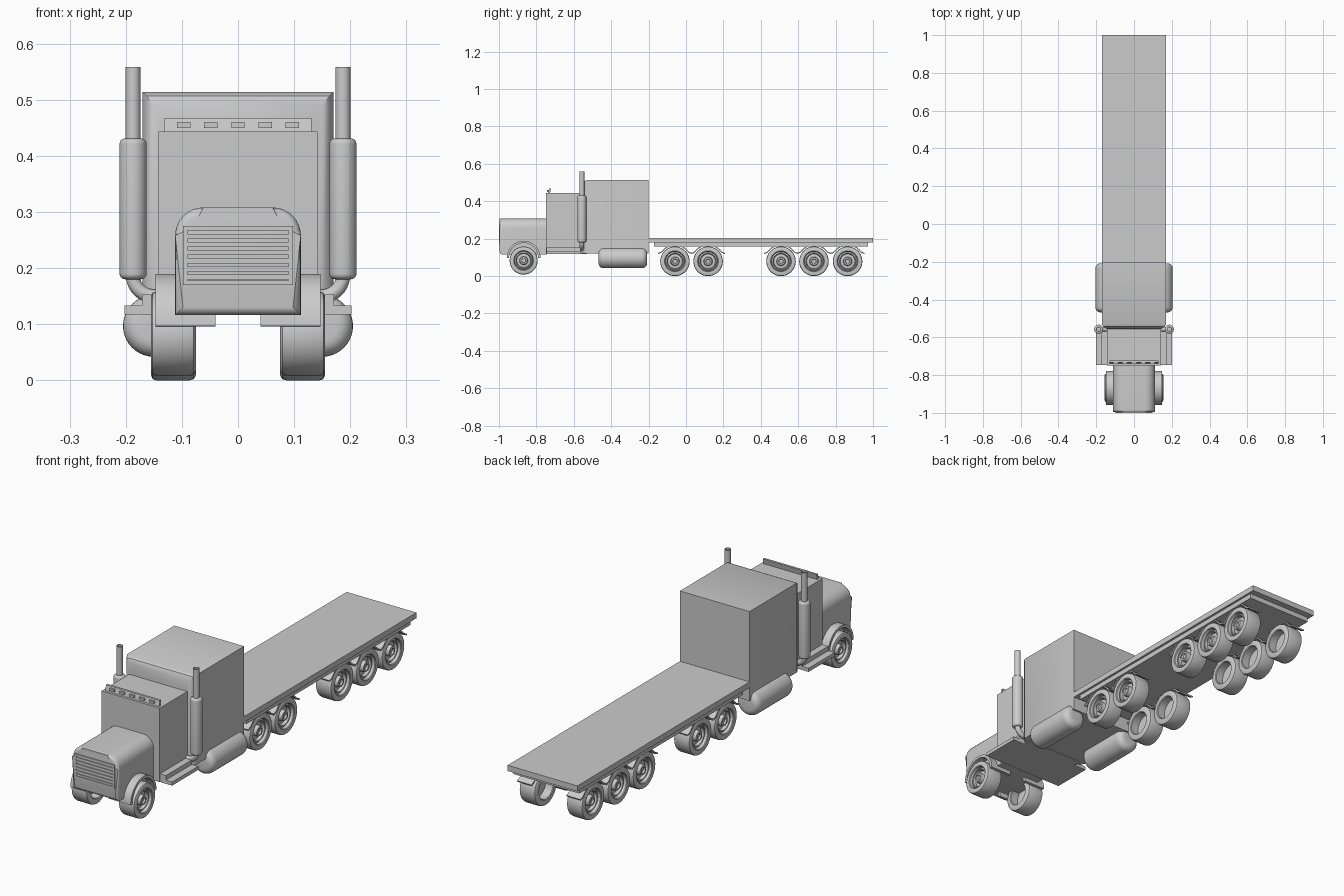
import bpy, bmesh
from math import sin, cos, pi, radians
from mathutils import Vector

if "Cube" in bpy.data.objects:
    bpy.data.objects.remove(bpy.data.objects["Cube"])


def finish(name, bm, smooth=False):
    bmesh.ops.remove_doubles(bm, verts=bm.verts, dist=1e-5)
    bmesh.ops.recalc_face_normals(bm, faces=bm.faces)
    me = bpy.data.meshes.new(name)
    bm.to_mesh(me)
    bm.free()
    ob = bpy.data.objects.new(name, me)
    bpy.context.collection.objects.link(ob)
    if smooth:
        bpy.ops.object.select_all(action='DESELECT')
        ob.select_set(True)
        bpy.context.view_layer.objects.active = ob
        bpy.ops.object.shade_smooth_by_angle(angle=radians(35))
    return ob


def loft(name, rings, smooth=False, bevel_first=0):
    """Skin a list of equal-length closed rings and cap both ends."""
    bm = bmesh.new()
    vs = [[bm.verts.new(p) for p in r] for r in rings]
    n = len(vs[0])
    for a, b in zip(vs, vs[1:]):
        for i in range(n):
            bm.faces.new((a[i], a[(i + 1) % n], b[(i + 1) % n], b[i]))
    first = bm.faces.new(vs[0])
    bm.faces.new(vs[-1][::-1])
    if bevel_first:
        bmesh.ops.bevel(bm, geom=list(first.edges), offset=bevel_first, segments=4,
                        profile=0.5, affect='EDGES')
    return finish(name, bm, smooth)


def box(name, x0, x1, y0, y1, z0, z1):
    return loft(name, [[(x0, y, z0), (x1, y, z0), (x1, y, z1), (x0, y, z1)] for y in (y0, y1)])


def lathe(name, profile, place, n=40):
    """Revolve (radius, along) pairs; place(along, u, v) gives the position."""
    bm = bmesh.new()
    vs = [[bm.verts.new(place(t, r * cos(2 * pi * i / n), r * sin(2 * pi * i / n)))
           for i in range(n)] if r > 0 else [bm.verts.new(place(t, 0, 0))] for r, t in profile]
    for a, b in zip(vs, vs[1:]):
        for i in range(n):
            j = (i + 1) % n
            if len(a) == 1:
                bm.faces.new((a[0], b[i], b[j]))
            elif len(b) == 1:
                bm.faces.new((a[i], a[j], b[0]))
            else:
                bm.faces.new((a[i], a[j], b[j], b[i]))
    return finish(name, bm, True)


def rounded_rod(r, a, b, c):
    """Lathe profile of a cylinder with edges rounded by c."""
    q = [i * pi / 12 for i in range(7)]
    return ([(0, a)] + [(r - c + c * sin(t), a + c - c * cos(t)) for t in q]
            + [(r - c + c * cos(t), b - c + c * sin(t)) for t in q] + [(0, b)])


def strip(name, path, thick, x0, x1):
    """Thick curved sheet following a (y, z) path, between x0 and x1."""
    outer, inner = [], []
    for i, p in enumerate(path):
        d = Vector(path[min(i + 1, len(path) - 1)]) - Vector(path[max(i - 1, 0)])
        d.normalize()
        outer.append(p)
        inner.append((p[0] + d.y * thick, p[1] - d.x * thick))
    ring = outer + inner[::-1]
    return loft(name, [[(x, y, z) for y, z in ring] for x in (x0, x1)], True)


# Hood with rounded top and front edge
arc = [(0.062 + 0.05 * cos(t * pi / 16), 0.258 + 0.05 * sin(t * pi / 16)) for t in range(9)]
half = [(0.112, 0.116)] + arc
section = half + [(-x, z) for x, z in half[::-1]]
loft("hood", [[(x, y, z) for x, z in section] for y in (-0.996, -0.745)], True, 0.014)

# Grille frame and slats
for nm, b in {"top": (-.098, .098, .267, .275), "bottom": (-.098, .098, .170, .178),
              "left": (-.098, -.09, .178, .267), "right": (.09, .098, .178, .267)}.items():
    box("grille_frame_" + nm, b[0], b[1], -1.0, -0.99, b[2], b[3])
for i in range(6):
    z = 0.184 + i * 0.0145
    box("grille_slat", -0.09, 0.09, -0.9995, -0.99, z - 0.0045, z + 0.0045)

# Cab, roof visor and marker lights
box("cab", -0.142, 0.142, -0.748, -0.53, 0.117, 0.443)
loft("roof_visor", [[(x, -0.738, 0.44), (x, -0.728, 0.44), (x, -0.722, 0.467), (x, -0.732, 0.467)]
                    for x in (-0.131, 0.131)])
for i in range(-2, 3):
    box("marker_light", i * 0.0485 - 0.012, i * 0.0485 + 0.012, -0.742, -0.73, 0.45, 0.46)

# Sleeper with rounded front edge
loft("sleeper", [[(-w, y, 0.12), (w, y, 0.12), (w, y, h), (-w, y, h)] for y, w, h in
                 ((-0.556, 0.141, 0.46), (-0.551, 0.152, 0.49), (-0.543, 0.163, 0.507),
                  (-0.53, 0.17, 0.514), (-0.2, 0.17, 0.514))], True)

# Flatbed deck and its frame
box("deck", -0.17, 0.17, -0.21, 1.0, 0.179, 0.204)
box("deck_frame", -0.16, 0.16, -0.17, 0.972, 0.157, 0.179)

# Wheel profile: open on the inner side, stepped rim and hub outside
wheel = [(0, .115), (.052, .115), (.05, .078), (.053, .075), (.07, .075), (.077, .079), (.079, .086),
         (.079, .146), (.077, .152), (.071, .155), (.056, .154), (.053, .151), (.051, .138),
         (.044, .144), (.041, .142), (.039, .128), (.024, .13), (.021, .147), (.013, .148),
         (.011, .140), (0, .140)]
wheel_spots = [(-0.868, 0.083, 0.95)] + [(y, 0.079, 1) for y in (-0.059, 0.118, 0.508, 0.684, 0.864)]

for s, side in ((1, "right"), (-1, "left")):
    for y, z, k in wheel_spots:
        lathe("wheel_" + side, [(r * k, t) for r, t in wheel],
              lambda t, u, v: (s * t, y + u, z + v), 36)

    # Mudguards over the rear wheels, with flared ends
    for y, z, k in wheel_spots[1:]:
        path = [(y + 0.09 * cos(radians(a)), z + 0.09 * sin(radians(a))) for a in range(145, 34, -10)]
        path = [(y - 0.092, z + 0.044)] + path + [(y + 0.092, z + 0.044)]
        strip("mudguard_" + side, path, 0.006, s * 0.085, s * 0.155)

    # Front fender arch
    path = [(-0.868 + 0.09 * cos(a * pi / 20), 0.097 + 0.092 * sin(a * pi / 20)) for a in range(20, -1, -1)]
    strip("front_fender_" + side, path, 0.012, s * 0.04, s * 0.147)

    # Cab steps
    box("lower_step_" + side, s * 0.13, s * 0.202, -0.747, -0.565, 0.117, 0.133)
    box("upper_step_" + side, s * 0.13, s * 0.171, -0.747, -0.565, 0.133, 0.153)

    # Fuel tank
    lathe("fuel_tank_" + side, rounded_rod(0.055, -0.468, -0.208, 0.028),
          lambda t, u, v: (s * 0.15 + u, t, 0.097 + v))

    # Exhaust muffler, upper pipe and lower elbow
    lathe("muffler_" + side, rounded_rod(0.024, 0.18, 0.431, 0.01),
          lambda t, u, v: (s * 0.187 + u, -0.557 + v, t), 32)
    lathe("exhaust_pipe_" + side, [(0, 0.42), (.0135, 0.42), (.0135, 0.558), (.010, 0.558), (.010, 0.53), (0, 0.53)],
          lambda t, u, v: (s * 0.187 + u, -0.557 + v, t), 24)
    cu = bpy.data.curves.new("exhaust_elbow_" + side, 'CURVE')
    cu.dimensions = '3D'
    cu.bevel_depth = 0.0125
    cu.bevel_resolution = 4
    sp = cu.splines.new('POLY')
    pts = [(0.187, 0.19)] + [(0.147 + 0.04 * cos(a * pi / 16), 0.185 - 0.036 * sin(a * pi / 16))
                             for a in range(9)] + [(0.13, 0.149)]
    sp.points.add(len(pts) - 1)
    for p, (x, z) in zip(sp.points, pts):
        p.co = (s * x, -0.557, z, 1)
    bpy.context.collection.objects.link(bpy.data.objects.new("exhaust_elbow_" + side, cu))
